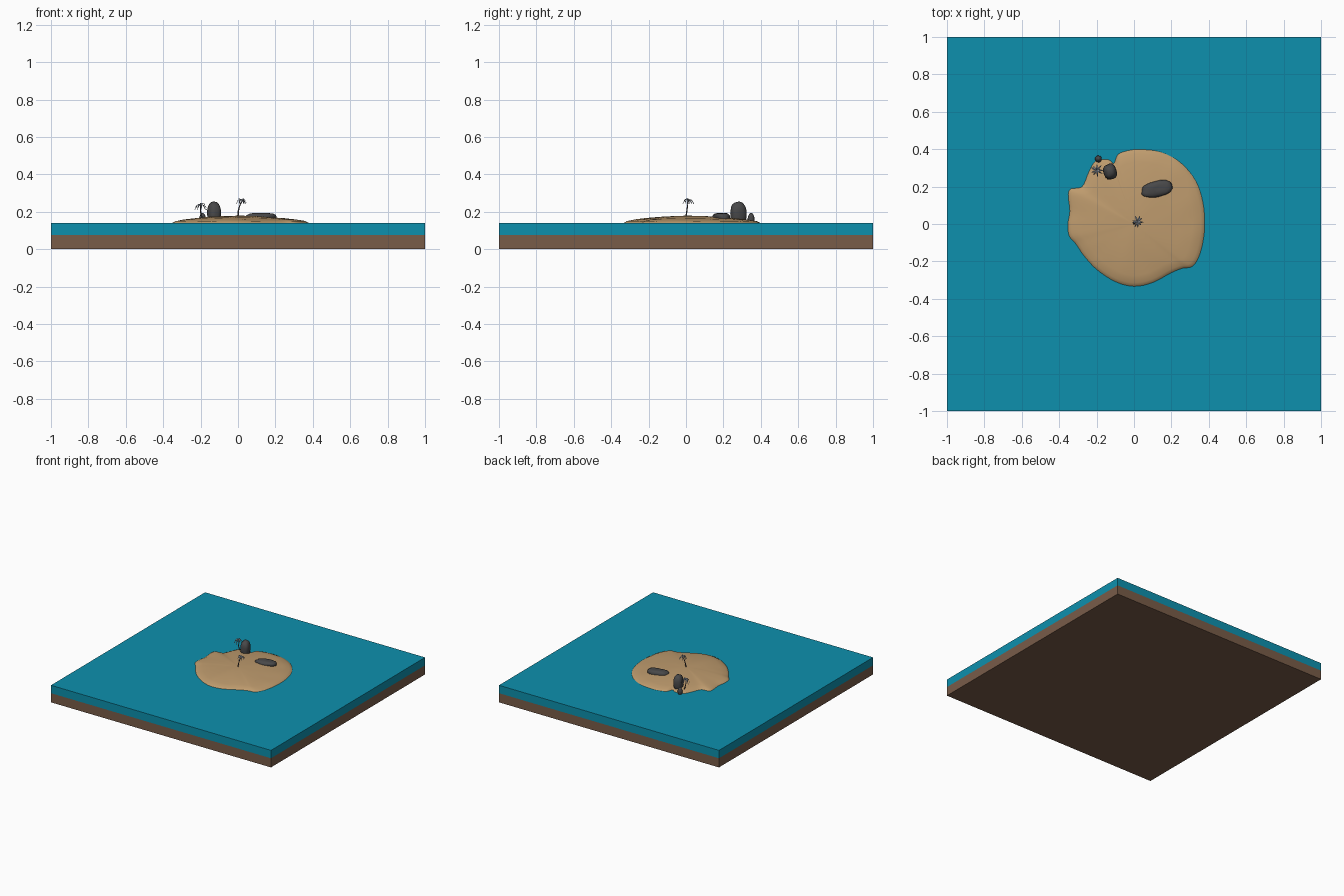
import bpy, bmesh, math, random
from mathutils import Vector, Matrix, noise

if "Cube" in bpy.data.objects:
    bpy.data.objects.remove(bpy.data.objects["Cube"])

random.seed(3)


def mat(name, col):
    m = bpy.data.materials.new(name)
    m.diffuse_color = (*col, 1)
    m.use_nodes = True
    m.node_tree.nodes["Principled BSDF"].inputs["Base Color"].default_value = m.diffuse_color
    return m


WATER = mat("sea_blue", (0.004, 0.28, 0.42))
EARTH = mat("seabed_brown", (0.19, 0.107, 0.066))
SAND = mat("sand", (0.52, 0.33, 0.155))
ROCK = mat("rock_grey", (0.065, 0.065, 0.067))
TRUNK = mat("trunk_dark", (0.09, 0.08, 0.085))
FROND = mat("frond_grey", (0.36, 0.40, 0.46))


def add(name, bm, material, smooth=False):
    bmesh.ops.recalc_face_normals(bm, faces=bm.faces[:])
    me = bpy.data.meshes.new(name)
    bm.to_mesh(me)
    bm.free()
    me.materials.append(material)
    for p in me.polygons:
        p.use_smooth = smooth
    ob = bpy.data.objects.new(name, me)
    bpy.context.collection.objects.link(ob)
    return ob


def slab(name, z0, z1, material):
    bm = bmesh.new()
    bmesh.ops.create_cube(bm, size=1, matrix=Matrix.Translation((0, 0, (z0 + z1) / 2))
                          @ Matrix.Diagonal((2, 2, z1 - z0, 1)))
    return add(name, bm, material)


# square slabs of seabed and water
slab("seabed", 0, 0.075, EARTH)
slab("water", 0.075, 0.14, WATER)

# island: irregular shoreline lofted up to a low crown
shore = [(.05, .40), (.15, .385), (.25, .33), (.33, .235), (.37, .12), (.38, 0), (.37, -.1),
         (.345, -.185), (.31, -.23), (.26, -.238), (.2, -.262), (.1, -.315), (0, -.335),
         (-.1, -.31), (-.2, -.245), (-.27, -.17), (-.31, -.11), (-.348, -.065), (-.355, 0),
         (-.345, .07), (-.35, .18), (-.28, .2), (-.245, .275), (-.205, .34), (-.135, .345),
         (-.108, .325), (-.085, .375), (-.02, .397)]


def refine(pts, k=4):
    out, n = [], len(pts)
    for i in range(n):
        a, b, c, d = (Vector(pts[(i + j) % n]) for j in (-1, 0, 1, 2))
        for s in range(k):
            t = s / k
            out.append(0.5 * (2 * b + (c - a) * t + (2 * a - 5 * b + 4 * c - d) * t * t
                              + (3 * b - a - 3 * c + d) * t ** 3))
    return out


ring_pts = refine(shore)
levels = [(1.12, .076), (1, .139), (.94, .150), (.82, .158), (.65, .165), (.45, .172), (.22, .177)]
bm = bmesh.new()
rings = []
for s, z in levels:
    ring = []
    for p in ring_pts:
        dz = 0.003 * noise.noise(Vector((p.x * s * 9, p.y * s * 9, 0))) if s < 0.95 else 0
        ring.append(bm.verts.new((p.x * s, p.y * s, z + dz)))
    rings.append(ring)
n = len(ring_pts)
for a, b in zip(rings, rings[1:]):
    for i in range(n):
        bm.faces.new((a[i], a[(i + 1) % n], b[(i + 1) % n], b[i]))
top = bm.verts.new((0, 0, .179))
for i in range(n):
    bm.faces.new((rings[-1][i], rings[-1][(i + 1) % n], top))
add("island", bm, SAND, True)


# rocks: boxy rounded boulders with a little roughness
def rock(name, loc, size, turn, power=2.6, rough=0.08):
    bm = bmesh.new()
    bmesh.ops.create_icosphere(bm, subdivisions=3, radius=1)
    M = Matrix.Translation(loc) @ Matrix.Rotation(math.radians(turn), 4, 'Z') @ Matrix.Diagonal((*size, 1))
    for v in bm.verts:
        d = v.co.copy()
        k = sum(abs(c) ** power for c in d) ** (-1 / power)
        v.co = M @ (d * k * (1 + rough * noise.noise(d * 1.6 + Vector(loc) * 9)))
    return add(name, bm, ROCK, True)


rock("tall_rock", (-.128, .28, .19), (.035, .042, .063), 15)
rock("small_rock", (-.19, .348, .16), (.018, .018, .034), 0, 2)
rock("flat_rock", (.122, .188, .168), (.083, .042, .026), 14, 2.8, .12)


# palms: bent tapering trunk and a crown of drooping fronds
def palm(name, base, crown, count, spread, droop):
    base, crown = Vector(base), Vector(crown)
    bm = bmesh.new()
    prev = None
    for i in range(7):
        t = i / 6
        c = base.lerp(crown, t)
        c.x -= 0.006 * math.sin(math.pi * t)
        r = 0.0045 - 0.002 * t
        ring = [bm.verts.new(c + Vector((r * math.cos(a), r * math.sin(a), 0)))
                for a in (math.tau * j / 6 for j in range(6))]
        if prev:
            for j in range(6):
                bm.faces.new((prev[j], prev[(j + 1) % 6], ring[(j + 1) % 6], ring[j]))
        else:
            bm.faces.new(ring)
        prev = ring
    bm.faces.new(prev)
    add(name + "_trunk", bm, TRUNK)
    bm = bmesh.new()
    for k in range(count):
        a = math.tau * k / count + random.uniform(-.2, .2)
        out, side = Vector((math.cos(a), math.sin(a), 0)), Vector((-math.sin(a), math.cos(a), 0))
        length = spread * random.uniform(.8, 1.1)
        rise = random.uniform(.005, .02)
        prev = None
        for i in range(6):
            t = i / 5
            c = crown + out * length * t + Vector((0, 0, rise * math.sin(math.pi * t) - droop * t * t))
            w = 0.0045 * math.sin(math.pi * (0.12 + 0.83 * t))
            row = [bm.verts.new(c - side * w - Vector((0, 0, .002))), bm.verts.new(c),
                   bm.verts.new(c + side * w - Vector((0, 0, .002)))]
            if prev:
                for j in (0, 1):
                    bm.faces.new((prev[j], prev[j + 1], row[j + 1], row[j]))
            prev = row
    add(name + "_fronds", bm, FROND)


palm("centre_palm", (0, 0, .172), (.02, .012, .258), 9, .031, .016)
palm("shore_palm", (-.185, .29, .15), (-.2, .287, .233), 9, .034, .022)
